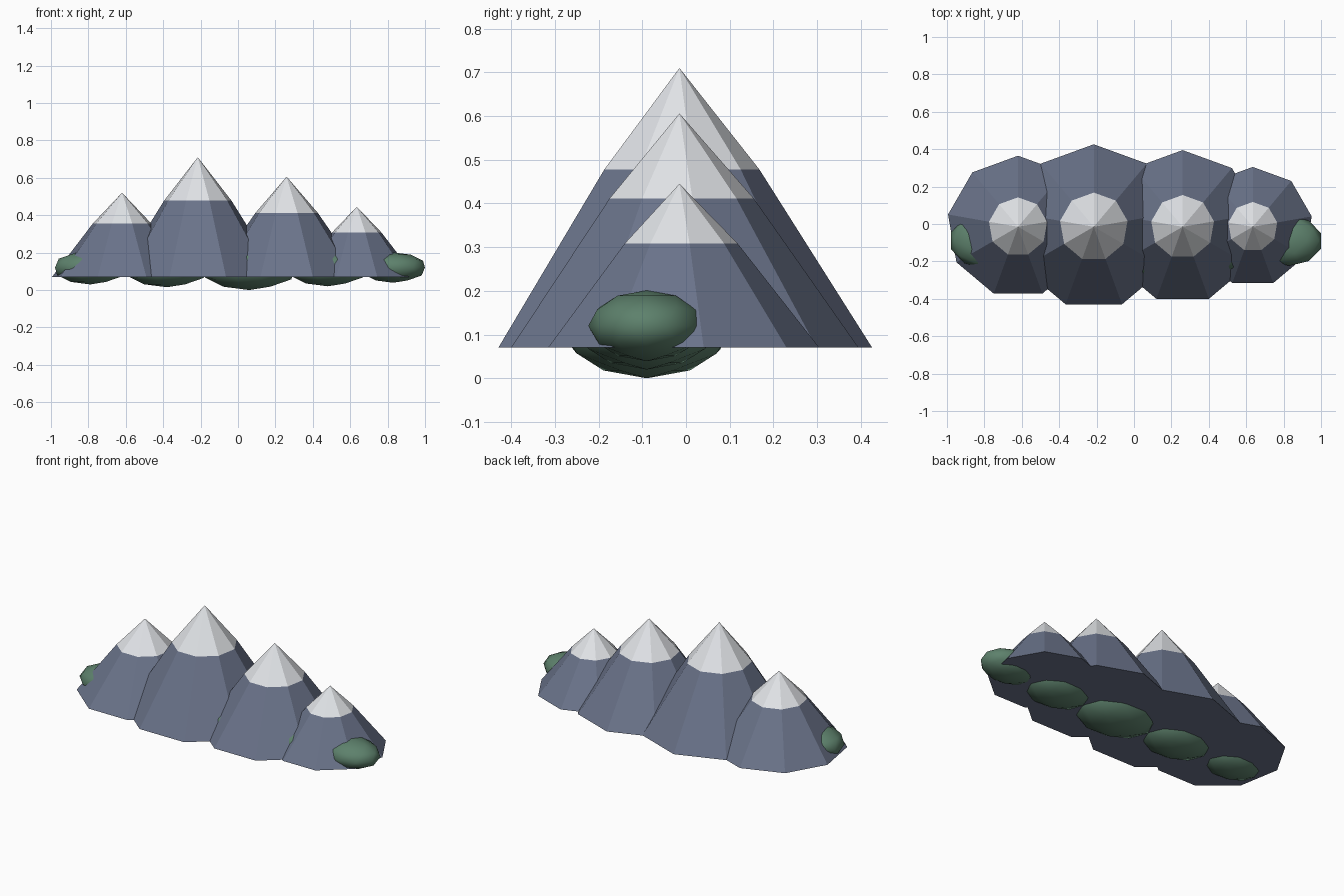
import bpy, bmesh, math

if "Cube" in bpy.data.objects:
    bpy.data.objects.remove(bpy.data.objects["Cube"])


def make_mat(name, rgb):
    m = bpy.data.materials.new(name)
    m.diffuse_color = (*rgb, 1)
    m.use_nodes = True
    m.node_tree.nodes["Principled BSDF"].inputs["Base Color"].default_value = m.diffuse_color
    return m


ROCK = make_mat("slate_rock", (0.145, 0.173, 0.255))
SNOW = make_mat("snow_white", (0.78, 0.80, 0.83))
GREEN = make_mat("forest_green", (0.11, 0.22, 0.15))
BASE, SIDES, CY = 0.07, 9, -0.015


def add_object(name, bm, mats):
    bmesh.ops.recalc_face_normals(bm, faces=bm.faces[:])
    me = bpy.data.meshes.new(name)
    bm.to_mesh(me)
    bm.free()
    for m in mats:
        me.materials.append(m)
    ob = bpy.data.objects.new(name, me)
    bpy.context.collection.objects.link(ob)
    return ob


def mountain(name, x, r, top):
    """Nine-sided rock frustum with a shallower snow cone on top."""
    bm = bmesh.new()
    snow_z = BASE + (top - BASE) * 0.637
    rings = []
    for rad, z in ((r, BASE), (r * 0.415, snow_z)):
        ring = []
        for i in range(SIDES):
            a = math.pi / 2 + 2 * math.pi * i / SIDES
            ring.append(bm.verts.new((x + rad * math.cos(a), CY + rad * math.sin(a), z)))
        rings.append(ring)
    apex = bm.verts.new((x, CY, top))
    lo, hi = rings
    bm.faces.new(lo[::-1])
    for i in range(SIDES):
        j = (i + 1) % SIDES
        bm.faces.new((lo[i], lo[j], hi[j], hi[i]))
        bm.faces.new((hi[i], hi[j], apex)).material_index = 1
    add_object(name, bm, (ROCK, SNOW))


def bush(name, x, rz):
    """Low-poly flattened ball of foliage, smooth shaded."""
    bm = bmesh.new()
    bmesh.ops.create_icosphere(bm, subdivisions=2, radius=1)
    for v in bm.verts:
        v.co = (x + v.co.x * rz * 2.2, -0.09 + v.co.y * rz * 1.65, 0.12 + v.co.z * rz)
    for f in bm.faces:
        f.smooth = True
    add_object(name, bm, (GREEN,))


# Mountain ridge: x, base radius, peak height
for i, p in enumerate([(-0.62, 0.38, 0.52), (-0.215, 0.441, 0.71),
                       (0.26, 0.41, 0.606), (0.635, 0.32, 0.445)]):
    mountain(f"mountain_{i + 1}", *p)

# Foliage running through the foot of the ridge: x, half height
for i, p in enumerate([(-0.79, 0.09), (-0.38, 0.105), (0.06, 0.12),
                       (0.48, 0.10), (0.83, 0.081)]):
    bush(f"bush_{i + 1}", *p)
